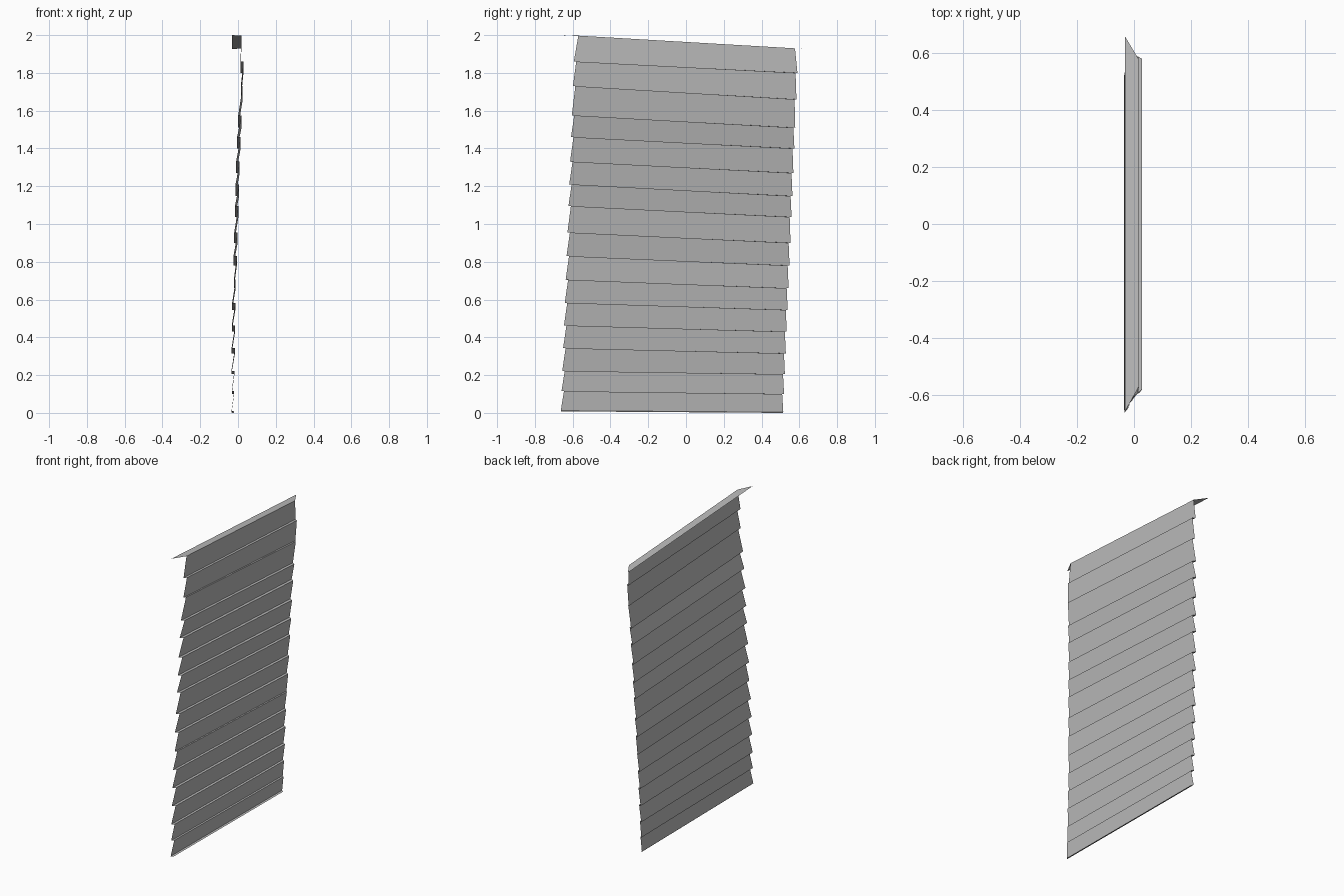
import bpy

# One painted-sheet colour
grey = bpy.data.materials.new("sheet_grey")
grey.diffuse_color = (0.5, 0.5, 0.5, 1)


def sheet(name, verts, faces):
    mesh = bpy.data.meshes.new(name)
    mesh.from_pydata(verts, [], faces)
    mesh.materials.append(grey)
    obj = bpy.data.objects.new(name, mesh)
    bpy.context.collection.objects.link(obj)
    return obj


# Seams between boards: height at the -y end, height at the +y end,
# x of the lip of the board above, x of the top of the board below
seams = [
    (1.86, 1.80, .013, .029), (1.73, 1.66, .015, .025),
    (1.575, 1.51, .001, .019), (1.46, 1.40, -.005, .014),
    (1.33, 1.27, -.01, .009), (1.21, 1.148, -.013, .006),
    (1.095, 1.037, -.016, .002), (.955, .90, -.02, -.002),
    (.83, .78, -.024, -.006), (.705, .66, -.022, -.012),
    (.583, .545, -.031, -.014), (.463, .43, -.033, -.015),
    (.343, .315, -.034, -.016), (.222, .205, -.035, -.019),
    (.115, .10, -.033, -.02), (.012, .004, -.034, -.022),
]

# Overlapping boards, each with a folded ledge along its lower lip
top = [(.018, -.57, 1.997), (.018, .577, 1.93)]
for i, (zl, zr, x_lip, x_in) in enumerate(seams):
    t = (1.86 - zl) / 1.85
    yl, yr = -.594 - .069 * t, .59 - .075 * t
    lip = [(x_lip, yl, zl), (x_lip, yr, zr)]
    drop = .004 if i == len(seams) - 1 else 0
    inner = [(x_in, yl + .013, zl - drop), (x_in, yr - .01, zr - drop)]
    sheet(f"board_{i + 1}", top + lip + inner, [(0, 2, 3, 1), (2, 4, 5, 3)])
    top = inner

# Mitred flange along the sloping top edge
sheet("top_flange",
      [(.018, -.57, 1.997), (.018, .577, 1.93), (-.032, .66, 1.925), (-.032, -.66, 2.0)],
      [(0, 1, 2, 3)])

# Short closing lip that reaches the ground
sheet("ground_lip",
      [(-.034, -.663, .012), (-.034, .515, .004), (-.03, .513, 0), (-.03, -.66, .008)],
      [(0, 1, 2, 3)])
